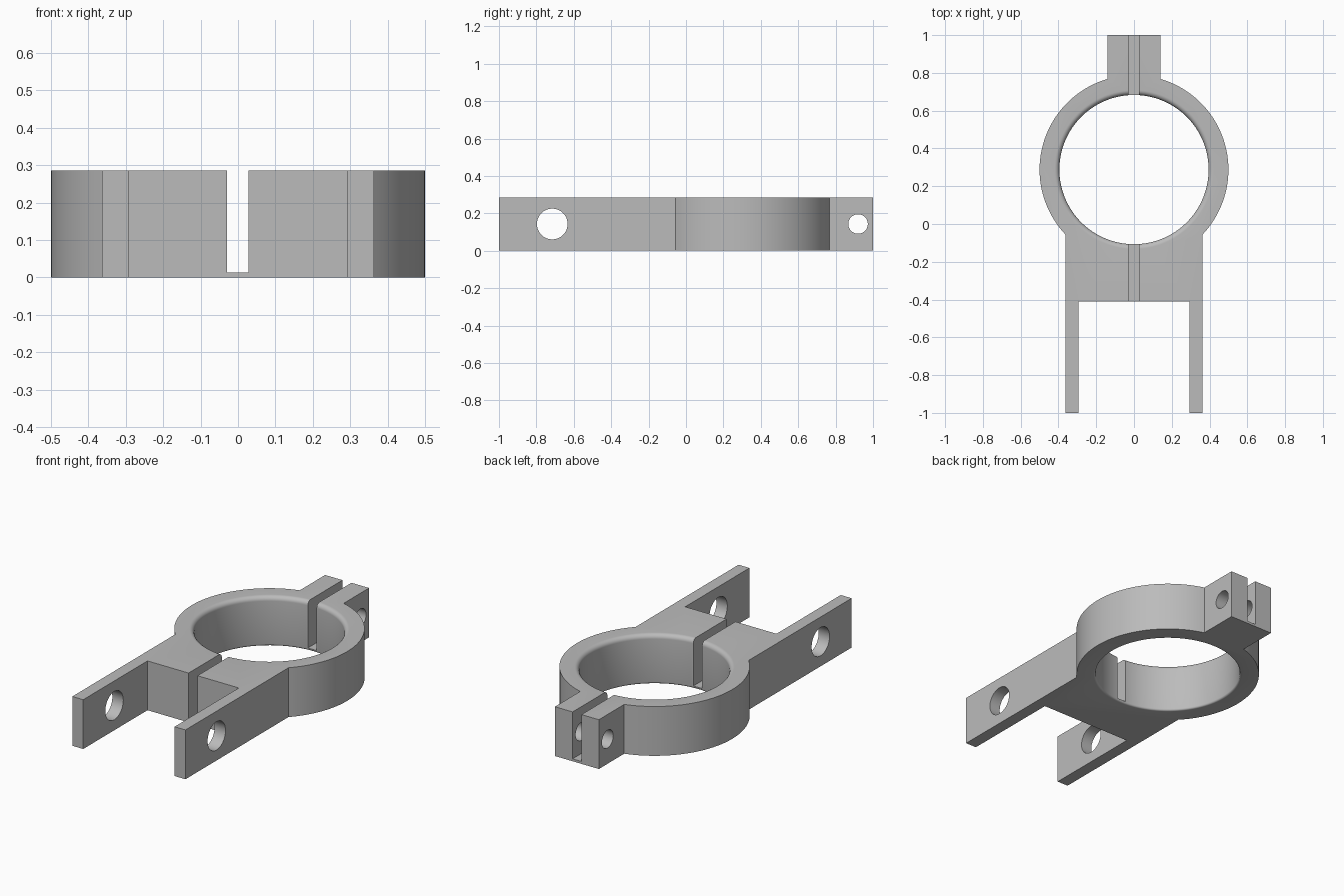
import bpy, bmesh
from math import sin, cos, pi, atan2, sqrt, radians
from mathutils import Matrix

H = 0.286              # overall height
CY = 0.288             # ring centre
R_OUT, R_IN = 0.5, 0.395
ARM, ARM_IN, TAB = 0.363, 0.293, 0.141
SEG = 128

if "Cube" in bpy.data.objects:
    bpy.data.objects.remove(bpy.data.objects["Cube"])

grey = bpy.data.materials.new("light_grey")
grey.use_nodes = True
colour = (0.5, 0.5, 0.5, 1)
grey.diffuse_color = colour
grey.node_tree.nodes["Principled BSDF"].inputs["Base Color"].default_value = colour


def make_object(name, bm):
    bmesh.ops.recalc_face_normals(bm, faces=bm.faces)
    mesh = bpy.data.meshes.new(name)
    bm.to_mesh(mesh)
    bm.free()
    mesh.materials.append(grey)
    obj = bpy.data.objects.new(name, mesh)
    bpy.context.collection.objects.link(obj)
    return obj


def cylinder_cutter(name, y, radius):
    bm = bmesh.new()
    bmesh.ops.create_cone(bm, cap_ends=True, segments=64, radius1=radius, radius2=radius, depth=2,
                          matrix=Matrix.Translation((0, y, H / 2)) @ Matrix.Rotation(pi / 2, 4, 'Y'))
    return make_object(name, bm)


# Clamp body: half outline of fork, ring and rear tab, mirrored and extruded
start = atan2(-sqrt(R_OUT ** 2 - ARM ** 2), ARM)
end = atan2(sqrt(R_OUT ** 2 - TAB ** 2), TAB)
steps = 52
half = [(ARM_IN, -0.411), (ARM_IN, -1), (ARM, -1)]
for i in range(steps + 1):
    a = start + (end - start) * i / steps
    half.append((R_OUT * cos(a), CY + R_OUT * sin(a)))
half.append((TAB, 1))
outline = half + [(-x, y) for x, y in reversed(half)]
bm = bmesh.new()
base = bm.faces.new([bm.verts.new((x, y, 0)) for x, y in outline])
top = bmesh.ops.extrude_face_region(bm, geom=[base])["geom"]
bmesh.ops.translate(bm, vec=(0, 0, H), verts=[v for v in top if isinstance(v, bmesh.types.BMVert)])
body = make_object("clamp_body", bm)

# Bore cutter: revolved profile with rounded rims, larger at the top
TOP_R, LOW_R = 0.026, 0.011
profile = [(R_IN + LOW_R, -0.1)]
for i in range(5):
    a = pi / 2 * i / 4
    profile.append((R_IN + LOW_R * (1 - sin(a)), LOW_R * (1 - cos(a))))
for i in range(9):
    a = pi / 2 * i / 8
    profile.append((R_IN + TOP_R * (1 - cos(a)), H - TOP_R * (1 - sin(a))))
profile.append((R_IN + TOP_R, H + 0.1))
bm = bmesh.new()
rings = [[bm.verts.new((r * cos(2 * pi * k / SEG), CY + r * sin(2 * pi * k / SEG), z))
          for k in range(SEG)] for r, z in profile]
for low, high in zip(rings, rings[1:]):
    for k in range(SEG):
        n = (k + 1) % SEG
        bm.faces.new((low[k], low[n], high[n], high[k]))
bm.faces.new(rings[0])
bm.faces.new(rings[-1])
bore = make_object("bore_cutter", bm)

# Lengthwise slot that leaves a thin web at the bottom
bm = bmesh.new()
bmesh.ops.create_cube(bm, size=1, matrix=Matrix.Translation((-0.001, 0, 0.514))
                      @ Matrix.Diagonal((0.057, 2.4, 1, 1)))
slot = make_object("slot_cutter", bm)

# Cross holes through the fork arms and the tab
cutters = [bore, slot, cylinder_cutter("fork_hole_cutter", -0.715, 0.082),
           cylinder_cutter("tab_hole_cutter", 0.92, 0.052)]

for cutter in cutters:
    mod = body.modifiers.new(cutter.name, 'BOOLEAN')
    mod.operation = 'DIFFERENCE'
    mod.solver = 'EXACT'
    mod.object = cutter

# Apply the cuts, then drop the helpers
bpy.ops.object.select_all(action='DESELECT')
bpy.context.view_layer.objects.active = body
body.select_set(True)
for cutter in cutters:
    bpy.ops.object.modifier_apply(modifier=cutter.name)
    bpy.data.objects.remove(cutter)
bpy.ops.object.shade_smooth_by_angle(angle=radians(30))
